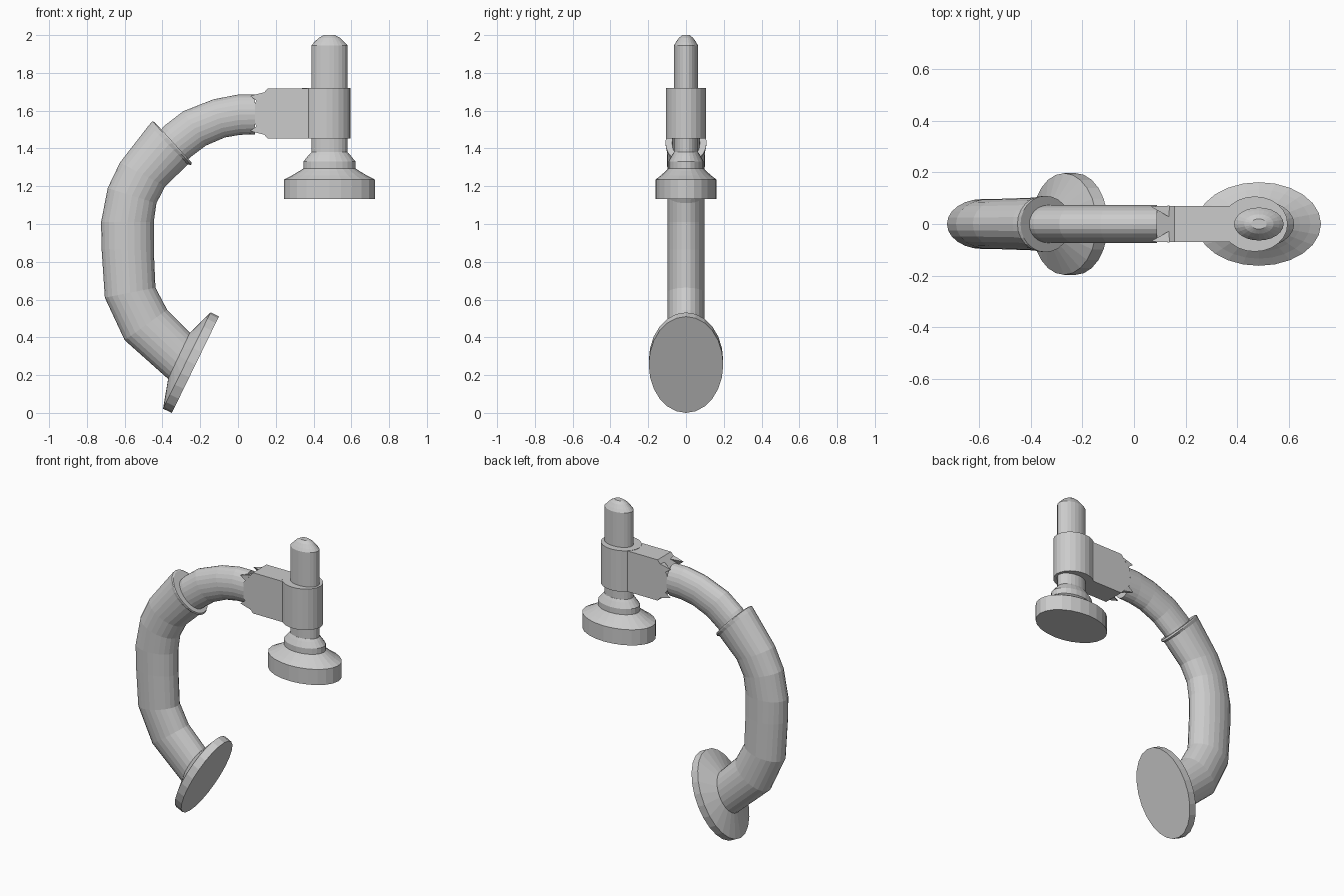
import bpy, bmesh, math

SIDES = 24


def finish(name, bm):
    bmesh.ops.recalc_face_normals(bm, faces=bm.faces)
    mesh = bpy.data.meshes.new(name)
    bm.to_mesh(mesh)
    bm.free()
    obj = bpy.data.objects.new(name, mesh)
    bpy.context.collection.objects.link(obj)
    return obj


def loft(name, rings):
    """Skin elliptical rings; each is (xa, za, xb, zb, y_radius)."""
    bm = bmesh.new()
    loops = []
    for xa, za, xb, zb, ry in rings:
        loop = []
        for i in range(SIDES):
            t = 2 * math.pi * i / SIDES
            c = math.cos(t) / 2
            loop.append(bm.verts.new(((xa + xb) / 2 + (xa - xb) * c,
                                      ry * math.sin(t),
                                      (za + zb) / 2 + (za - zb) * c)))
        loops.append(loop)
    for a, b in zip(loops, loops[1:]):
        for i in range(SIDES):
            j = (i + 1) % SIDES
            bm.faces.new((a[i], a[j], b[j], b[i]))
    bm.faces.new(loops[0])
    bm.faces.new(loops[-1])
    return finish(name, bm)


def turned(name, x, profile, ratio):
    """Upright elliptical lathe; profile holds (x_radius, z)."""
    return loft(name, [(x - r, z, x + r, z, r * ratio) for r, z in profile])


def hull(name, points):
    bm = bmesh.new()
    for p in points:
        bm.verts.new(p)
    bmesh.ops.convex_hull(bm, input=bm.verts)
    bmesh.ops.dissolve_limit(bm, angle_limit=0.01, verts=bm.verts, edges=bm.edges)
    return finish(name, bm)


# thick lower arm, outer point then inner point of each ring
loft("lower_arm", [
    (-0.37, 0.18, -0.255, 0.424, 0.097),
    (-0.60, 0.385, -0.375, 0.546, 0.097),
    (-0.705, 0.61, -0.437, 0.663, 0.097),
    (-0.722, 0.865, -0.446, 0.865, 0.097),
    (-0.725, 1.01, -0.446, 1.01, 0.097),
    (-0.69, 1.19, -0.432, 1.11, 0.097),
    (-0.625, 1.325, -0.385, 1.20, 0.098),
    (-0.47, 1.525, -0.265, 1.315, 0.103),
    (-0.452, 1.544, -0.248, 1.312, 0.109),
    (-0.44, 1.538, -0.245, 1.325, 0.109),
])

# tilted foot plate with conical back
loft("foot_plate", [
    (-0.37, 0.18, -0.255, 0.424, 0.10),
    (-0.397, 0.022, -0.145, 0.532, 0.197),
    (-0.35, 0.0, -0.101, 0.51, 0.197),
])

# slim upper arm
loft("upper_arm", [
    (-0.415, 1.49, -0.285, 1.325, 0.073),
    (-0.39, 1.52, -0.25, 1.355, 0.073),
    (-0.29, 1.597, -0.17, 1.415, 0.073),
    (-0.13, 1.66, -0.07, 1.458, 0.073),
    (0.0, 1.685, 0.01, 1.472, 0.073),
    (0.09, 1.685, 0.09, 1.475, 0.073),
])

# clamp block with tapered end
MID = 1.585
hull("clamp_block", [(x, sy * 0.07, MID + sz * h)
                     for x, h in ((0.09, 0.055), (0.157, 0.133), (0.44, 0.133))
                     for sy in (-1, 1) for sz in (-1, 1)])

# small pointed lugs where the block grips the arm
for sy in (-1, 1):
    for sz in (-1, 1):
        hull("clamp_lug", [(x, sy * y, MID + sz * h) for x, y, h in
                           ((0.064, 0.068, 0.093), (0.138, 0.071, 0.112),
                            (0.135, 0.028, 0.107), (0.105, 0.070, 0.062))])

# collar around the spindle
turned("clamp_collar", 0.468, [(0.128, 1.452), (0.128, 1.72)], 0.836)

# spindle with domed top, stepped neck and pressure pad
turned("spindle", 0.484, [(0.03, 2.0), (0.057, 1.985), (0.08, 1.963), (0.096, 1.945),
                          (0.096, 1.36)], 0.665)
turned("pressure_pad", 0.484, [(0.096, 1.38), (0.11, 1.365), (0.137, 1.332), (0.137, 1.295),
                               (0.16, 1.28), (0.20, 1.256), (0.241, 1.235),
                               (0.241, 1.133)], 0.672)
